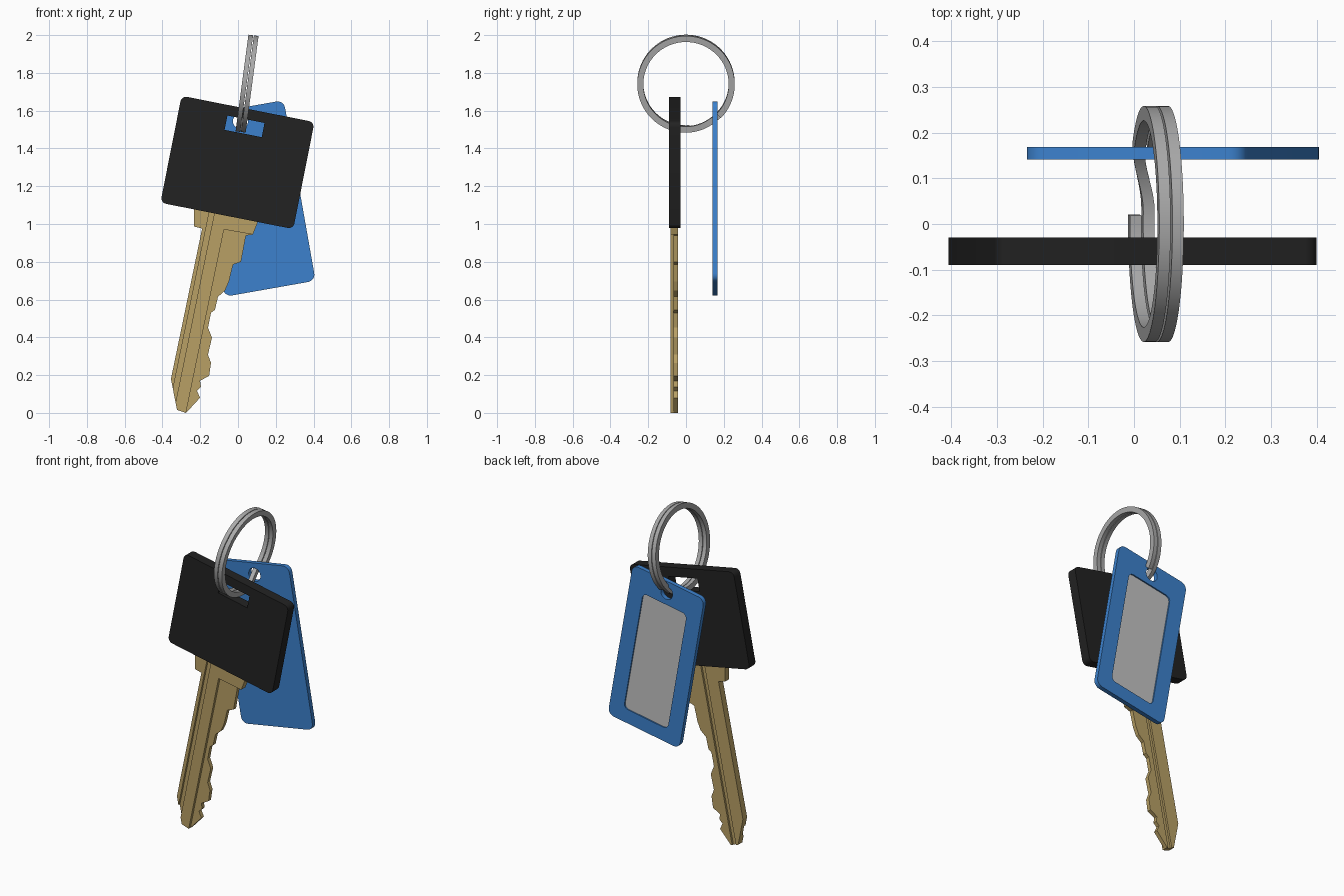
import bpy, bmesh, math
from mathutils import Vector

if "Cube" in bpy.data.objects:
    bpy.data.objects.remove(bpy.data.objects["Cube"])


def material(name, rgb):
    m = bpy.data.materials.new(name)
    m.diffuse_color = (*rgb, 1)
    m.use_nodes = True
    m.node_tree.nodes["Principled BSDF"].inputs["Base Color"].default_value = m.diffuse_color
    return m


BLACK = material("black plastic", (0.016, 0.016, 0.016))
BLUE = material("blue plastic", (0.045, 0.22, 0.61))
BRASS = material("brass", (0.48, 0.35, 0.13))
STEEL = material("steel", (0.40, 0.40, 0.40))
PAPER = material("light grey label", (0.55, 0.55, 0.55))


def finish(name, bm, mat):
    bmesh.ops.recalc_face_normals(bm, faces=bm.faces)
    me = bpy.data.meshes.new(name)
    bm.to_mesh(me)
    bm.free()
    me.materials.append(mat)
    ob = bpy.data.objects.new(name, me)
    bpy.context.collection.objects.link(ob)
    return ob


def prism(name, pts, y0, y1, mat):
    """Extrude an outline in the xz plane from y0 to y1."""
    bm = bmesh.new()
    f = bm.faces.new([bm.verts.new((x, y0, z)) for x, z in pts])
    ext = bmesh.ops.extrude_face_region(bm, geom=[f])["geom"]
    bmesh.ops.translate(bm, vec=(0, y1 - y0, 0),
                        verts=[v for v in ext if isinstance(v, bmesh.types.BMVert)])
    return finish(name, bm, mat)


def rounded(w, h, r, v=0.0, n=6):
    """Rounded rectangle centred at (0, v)."""
    pts = []
    for q, (sx, sz) in enumerate([(1, 1), (-1, 1), (-1, -1), (1, -1)]):
        for i in range(n + 1):
            a = math.pi / 2 * (q + i / n)
            pts.append((sx * (w / 2 - r) + r * math.cos(a),
                        v + sz * (h / 2 - r) + r * math.sin(a)))
    return pts


def placed(pts, cx, cz, deg):
    """Turn an outline in the xz plane and move it to (cx, cz)."""
    c, s = math.cos(math.radians(deg)), math.sin(math.radians(deg))
    return [(cx + c * u - s * v, cz + s * u + c * v) for u, v in pts]


def cut(ob, cutter):
    mod = ob.modifiers.new("cut", "BOOLEAN")
    mod.operation, mod.solver, mod.object = "DIFFERENCE", "EXACT", cutter
    bpy.context.view_layer.objects.active = ob
    bpy.ops.object.modifier_apply(modifier=mod.name)
    bpy.data.objects.remove(cutter)


def smooth(ob, deg=30):
    bpy.ops.object.select_all(action="DESELECT")
    ob.select_set(True)
    bpy.context.view_layer.objects.active = ob
    bpy.ops.object.shade_smooth_by_angle(angle=math.radians(deg))


# Key head with a slot for the ring
HEAD = (-0.003, 1.326, -11.2)
head = prism("key_head", placed(rounded(0.717, 0.577, 0.03), *HEAD), -0.09, -0.03, BLACK)
slot = [(-0.1, 0.156), (0.1, 0.156), (0.1, 0.233), (-0.1, 0.233)]
cut(head, prism("slot_cutter", placed(slot, *HEAD), -0.2, 0.1, BLACK))
smooth(head)

# Key blade: shoulder, tip and toothed edge
blade_outline = [
    (-.233, 1.13), (-.233, .987), (-.19, .976), (-.355, .18), (-.323, .016),
    (-.275, 0), (-.201, .08), (-.217, .117), (-.196, .138), (-.201, .17),
    (-.153, .196), (-.143, .265), (-.159, .308), (-.138, .398), (-.159, .451),
    (-.143, .53), (-.122, .546), (-.106, .615), (-.069, .647), (-.048, .695),
    (-.026, .785), (.016, .80), (.042, .939), (.079, .944), (.106, 1.013), (.10, 1.09)]
blade = prism("key_blade", blade_outline, -0.082, -0.042, BRASS)
# thinner toothed side
step = [(-.074, .971), (-.286, -.05), (.2, -.05), (.2, .923)]
cut(blade, prism("step_cutter", step, -0.12, -0.066, BRASS))
# grooves along the blade, front and back
for x0, x1, y0, y1 in [(-.165, -.137, -.12, -.069), (-.105, -.078, -.054, 0)]:
    groove = [(x + 0.205 * (z - 1), z)
              for x, z in [(x0, 1.11), (x0, -.05), (x1, -.05), (x1, 1.11)]]
    cut(blade, prism("groove_cutter", groove, y0, y1, BRASS))

# Blue tag with a ring hole and a recessed label on the back
TAG = (0.085, 1.135, 10)
tag = prism("tag", placed(rounded(0.49, 0.97, 0.04), *TAG), 0.141, 0.168, BLUE)
hole = [(0.04 * math.cos(i * math.pi / 12), 0.415 + 0.04 * math.sin(i * math.pi / 12))
        for i in range(24)]
cut(tag, prism("hole_cutter", placed(hole, *TAG), 0.1, 0.2, BLUE))
label = placed(rounded(0.30, 0.745, 0.03, -0.03), *TAG)
cut(tag, prism("recess_cutter", label, 0.157, 0.2, BLUE))
smooth(tag)
prism("tag_label", label, 0.156, 0.160, PAPER)

# Split ring: a flat wire wound twice, crossing over near the bottom
R, HALF_R, HALF_W, PITCH = 0.242, 0.016, 0.0125, 0.0145
centre = Vector((0.048, 0, 1.743))
tilt = math.radians(7.6)
up = Vector((math.sin(tilt), 0, math.cos(tilt)))
axis = Vector((math.cos(tilt), 0, -math.sin(tilt)))
start, end, steps = -0.08, 4 * math.pi - 0.8, 150
bm = bmesh.new()
rows = []
for i in range(steps + 1):
    t = start + (end - start) * i / steps
    k = min(1, max(0, (t - (2 * math.pi - 0.78)) / 0.66))
    shift = PITCH * (2 * k * k * (3 - 2 * k) - 1)
    out = -math.cos(t) * up + Vector((0, -math.sin(t), 0))
    rows.append([bm.verts.new(centre + out * (R + a * HALF_R) + axis * (shift + b * HALF_W))
                 for a, b in [(-1, -1), (1, -1), (1, 1), (-1, 1)]])
for p, q in zip(rows, rows[1:]):
    for j in range(4):
        bm.faces.new((p[j], p[(j + 1) % 4], q[(j + 1) % 4], q[j]))
bm.faces.new(rows[0])
bm.faces.new(rows[-1])
smooth(finish("split_ring", bm, STEEL))
